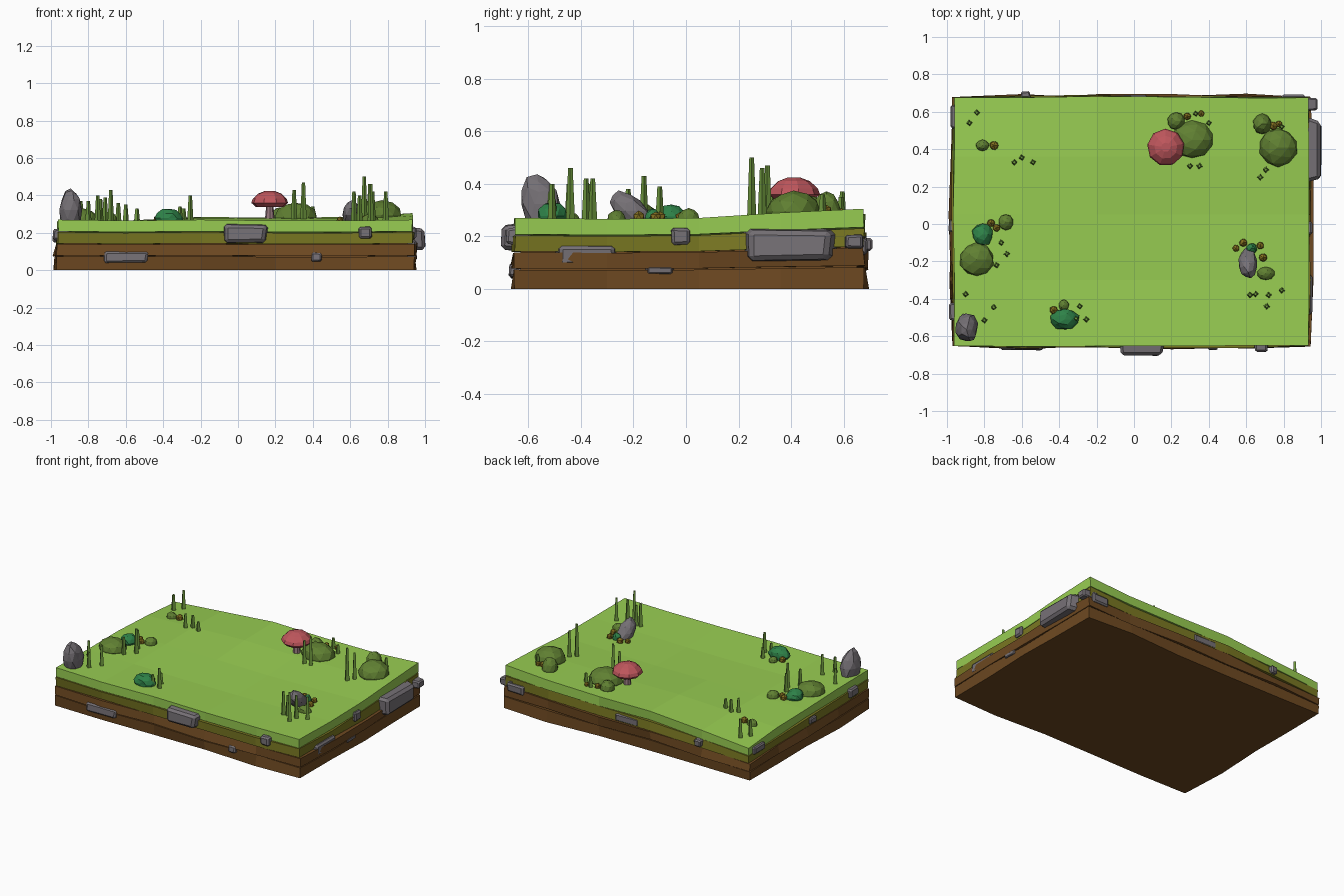
import bpy, bmesh, math, random
from mathutils import Vector, Matrix

if "Cube" in bpy.data.objects:
    bpy.data.objects.remove(bpy.data.objects["Cube"])

random.seed(4)


def mat(name, rgb):
    m = bpy.data.materials.new(name)
    m.diffuse_color = [((c / 255 + 0.055) / 1.055) ** 2.4 if c > 10 else c / 3300 for c in rgb] + [1]
    m.use_nodes = True
    m.node_tree.nodes["Principled BSDF"].inputs["Base Color"].default_value = m.diffuse_color
    return m


GRASS = mat("grass green", (152, 205, 82))
OLIVE = mat("olive soil", (122, 120, 34))
BROWN = mat("brown earth", (110, 73, 33))
ROCK = mat("grey rock", (118, 113, 118))
BUSH = mat("bush green", (96, 128, 50))
EMERALD = mat("emerald leaf", (46, 130, 72))
RED = mat("mushroom red", (190, 86, 92))
STEM = mat("mushroom stem", (150, 120, 125))
OCHRE = mat("ochre leaf", (132, 112, 32))
BLADE = mat("grass blade", (110, 152, 62))


def finish(bm, name, material):
    bmesh.ops.recalc_face_normals(bm, faces=bm.faces)
    me = bpy.data.meshes.new(name)
    bm.to_mesh(me)
    bm.free()
    me.materials.append(material)
    ob = bpy.data.objects.new(name, me)
    bpy.context.collection.objects.link(ob)
    return ob


# Terrain height grid (rows run front to back)
XS = [-0.96, -0.6, -0.2, 0.2, 0.6, 0.93]
YS = [-0.65, -0.3, 0.05, 0.36, 0.675]
HS = [[.270, .265, .270, .265, .265, .270],
      [.265, .258, .252, .252, .258, .266],
      [.260, .262, .262, .257, .262, .270],
      [.250, .265, .280, .275, .280, .290],
      [.225, .255, .285, .280, .285, .305]]


def ground(x, y):
    i = max(k for k in range(5) if XS[k] <= x or k == 0)
    j = max(k for k in range(4) if YS[k] <= y or k == 0)
    u = (x - XS[i]) / (XS[i + 1] - XS[i])
    v = (y - YS[j]) / (YS[j + 1] - YS[j])
    a = HS[j][i] * (1 - u) + HS[j][i + 1] * u
    b = HS[j + 1][i] * (1 - u) + HS[j + 1][i + 1] * u
    return a * (1 - v) + b * v


# Soil layers: grid top and bottom, wavy perimeter wall
def layer(name, material, f0, f1, rough, grow):
    bm = bmesh.new()
    nx, ny = len(XS), len(YS)
    top, bot = {}, {}
    for j in range(ny):
        for i in range(nx):
            ex = (i == nx - 1) - (i == 0)
            ey = (j == ny - 1) - (j == 0)
            for d, f in ((bot, f0), (top, f1)):
                corner = 0.3 if ex and ey else 1
                x = XS[i] + ex * (grow + random.uniform(0, rough) * corner)
                y = YS[j] + ey * (random.uniform(-0.3, 1) * rough * corner)
                d[i, j] = bm.verts.new((x, y, f * HS[j][i]))
    for j in range(ny - 1):
        for i in range(nx - 1):
            q = [(i, j), (i + 1, j), (i + 1, j + 1), (i, j + 1)]
            bm.faces.new([top[k] for k in q])
            bm.faces.new([bot[k] for k in reversed(q)])
    ring = [(i, 0) for i in range(nx)] + [(nx - 1, j) for j in range(1, ny)]
    ring += [(i, ny - 1) for i in range(nx - 2, -1, -1)] + [(0, j) for j in range(ny - 2, 0, -1)]
    for a, b in zip(ring, ring[1:] + ring[:1]):
        bm.faces.new([bot[a], bot[b], top[b], top[a]])
    return finish(bm, name, material)


layer("bottom_earth", BROWN, 0.0, 0.27, 0.022, 0.008)
layer("middle_earth", BROWN, 0.29, 0.515, 0.024, 0.008)
layer("olive_soil", OLIVE, 0.53, 0.755, 0.016, 0.0)
layer("grass_top", GRASS, 0.77, 1.0, 0.008, 0.0)

# Recessed core closing the seams between layers
bm = bmesh.new()
bmesh.ops.create_cube(bm, size=1, matrix=Matrix.Translation((-0.015, 0.01, 0.1)) @ Matrix.Diagonal((1.84, 1.28, 0.17, 1)))
finish(bm, "core", BROWN)


# Stones set in the side walls: tapered, chipped boxes
def wall_stone(x, y, z, sx, sy, sz, out):
    bm = bmesh.new()
    bmesh.ops.create_cube(bm, size=1)
    o = Vector(out)
    for v in bm.verts:
        taper = 0.82 if v.co.dot(o) > 0 else 1.0
        for k in range(3):
            v.co[k] *= random.uniform(0.9, 1.05) * (1 if o[k] else taper)
        v.co = Vector((v.co.x * sx + x, v.co.y * sy + y, v.co.z * sz + z))
    bmesh.ops.bevel(bm, geom=bm.edges[:], offset=min(sx, sy, sz) * 0.13, segments=1, affect='EDGES')
    finish(bm, "wall_stone", ROCK)


for x, z, w, h, d in [(.04, .195, .26, .115, .055), (-.6, .07, .29, .07, .025),
                      (.42, .07, .065, .055, .025), (.68, .2, .085, .075, .035)]:
    wall_stone(x, -.65 - d / 2 + .03, z, w, d + .06, h, (0, -1, 0))
for x, z, w, h, d in [(-.58, .17, .06, .06, .035), (-.02, .175, .23, .065, .015), (.85, .16, .16, .07, .015)]:
    wall_stone(x, .675 + d / 2 - .03, z, w, d + .06, h, (0, 1, 0))
for y, z, w, h, d in [(.4, .165, .37, .135, .07), (-.38, .125, .26, .09, .025), (-.02, .2, .085, .075, .025),
                      (-.1, .07, .12, .032, .025), (.64, .18, .08, .06, .05)]:
    wall_stone(.93 + d / 2 - .03, y, z, d + .06, w, h, (1, 0, 0))
for y, z, w, h, d in [(.57, .19, .15, .06, .022), (-.01, .17, .08, .05, .03), (-.47, .19, .11, .07, .03)]:
    wall_stone(-.96 - d / 2 + .03, y, z, d + .06, w, h, (-1, 0, 0))


# Rounded low-poly clumps sunk into the grass
def clump(name, material, x, y, rx, ry, h, jitter=0.08, sub=2, sink=0.35, tilt=0.0):
    bm = bmesh.new()
    bmesh.ops.create_icosphere(bm, subdivisions=sub, radius=1)
    z = ground(x, y)
    rz = h / (2 - sink)
    for v in bm.verts:
        c = v.co * random.uniform(1 - jitter, 1 + jitter)
        v.co = (c.x * rx, c.y * ry + tilt * c.z * rz, c.z * rz)
    bmesh.ops.translate(bm, verts=bm.verts, vec=(x, y, z + h - rz))
    return finish(bm, name, material)


for x, y, rx, ry, h in [(-.84, -.19, .092, .092, .07), (.77, .41, .103, .103, .085), (.31, .45, .115, .1, .085),
                        (.225, .55, .048, .048, .06), (.685, .535, .05, .055, .085), (-.81, .42, .036, .03, .04),
                        (-.685, .01, .04, .042, .045), (.705, -.265, .048, .035, .04), (-.375, -.435, .028, .03, .03)]:
    clump("bush", BUSH, x, y, rx, ry, h, 0.05, sink=0.9)
for x, y, rx, ry, h in [(-.81, -.055, .055, .06, .06), (-.37, -.51, .075, .058, .068), (.63, -.13, .028, .028, .045)]:
    clump("emerald_plant", EMERALD, x, y, rx, ry, h, 0.1, sink=0.7)
for x, y, r in [(.285, .575, .022), (.36, .59, .018), (.745, .525, .024), (.775, .535, .02), (.585, -.1, .024),
                (.545, -.13, .02), (.675, -.115, .022), (.69, -.18, .024), (-.43, -.46, .024),
                (-.75, .42, .026), (-.765, .005, .022), (-.735, -.02, .022)]:
    clump("ochre_sprout", OCHRE, x, y, r, r, r * 1.5, 0.08, sub=1, sink=0.5)

# Standing rocks
clump("tall_rock", ROCK, -.895, -.555, .062, .075, .165, 0.1, sink=0.5, tilt=-.1)
clump("leaning_rock", ROCK, .61, -.21, .05, .07, .11, 0.1, sink=0.5, tilt=-.6)


# Tapered pole from a to b
def pole(name, material, a, b, r0, r1, sides, spin=0.0):
    a, b = Vector(a), Vector(b)
    bm = bmesh.new()
    rot = (b - a).to_track_quat('Z', 'Y').to_matrix().to_4x4() if (b - a).xy.length > 1e-5 else Matrix()
    bmesh.ops.create_cone(bm, cap_ends=True, segments=sides, radius1=r0, radius2=r1, depth=(b - a).length,
                          matrix=Matrix.Translation((a + b) / 2) @ rot @ Matrix.Rotation(spin, 4, 'Z'))
    finish(bm, name, material)


# Mushroom: stem and faceted cap
pole("mushroom_stem", STEM, (.17, .41, .26), (.17, .41, .36), .027, .018, 8)
bm = bmesh.new()
rings = []
for r, z in [(.02, .345), (.075, .338), (.1, .36), (.092, .382), (.062, .41), (.025, .424)]:
    rings.append([bm.verts.new((.17 + r * math.cos(a), .41 + r * math.sin(a), z))
                  for a in [2 * math.pi * k / 9 + .2 for k in range(9)]])
for lo, hi in zip(rings, rings[1:]):
    for k in range(9):
        n = (k + 1) % 9
        bm.faces.new([lo[k], lo[n], hi[n], hi[k]])
bm.faces.new(rings[0])
bm.faces.new(rings[-1])
finish(bm, "mushroom_cap", RED)

# Grass blades: four-sided tapered spikes (x, y, top height)
blades = [(-.88, .54, .35), (-.84, .595, .37), (-.64, .33, .36), (-.6, .355, .35), (-.54, .33, .33),
          (-.71, -.1, .39), (-.68, -.16, .43), (-.735, -.22, .38), (-.9, -.375, .37), (-.75, -.445, .40),
          (-.8, -.515, .37), (-.29, -.44, .33), (-.31, -.505, .34), (-.255, -.51, .40), (.3, .31, .43),
          (.35, .31, .47), (.4, .54, .34), (.33, .59, .35), (.675, .25, .5), (.705, .29, .46), (.79, .52, .36),
          (.71, -.44, .46), (.79, -.355, .42), (.62, -.38, .42), (.65, -.375, .40), (.72, -.38, .42)]
for x, y, top in blades:
    pole("grass_blade", BLADE, (x, y, ground(x, y) - .02), (x, y, top), .018, .009, 4, random.uniform(-.25, .25))
